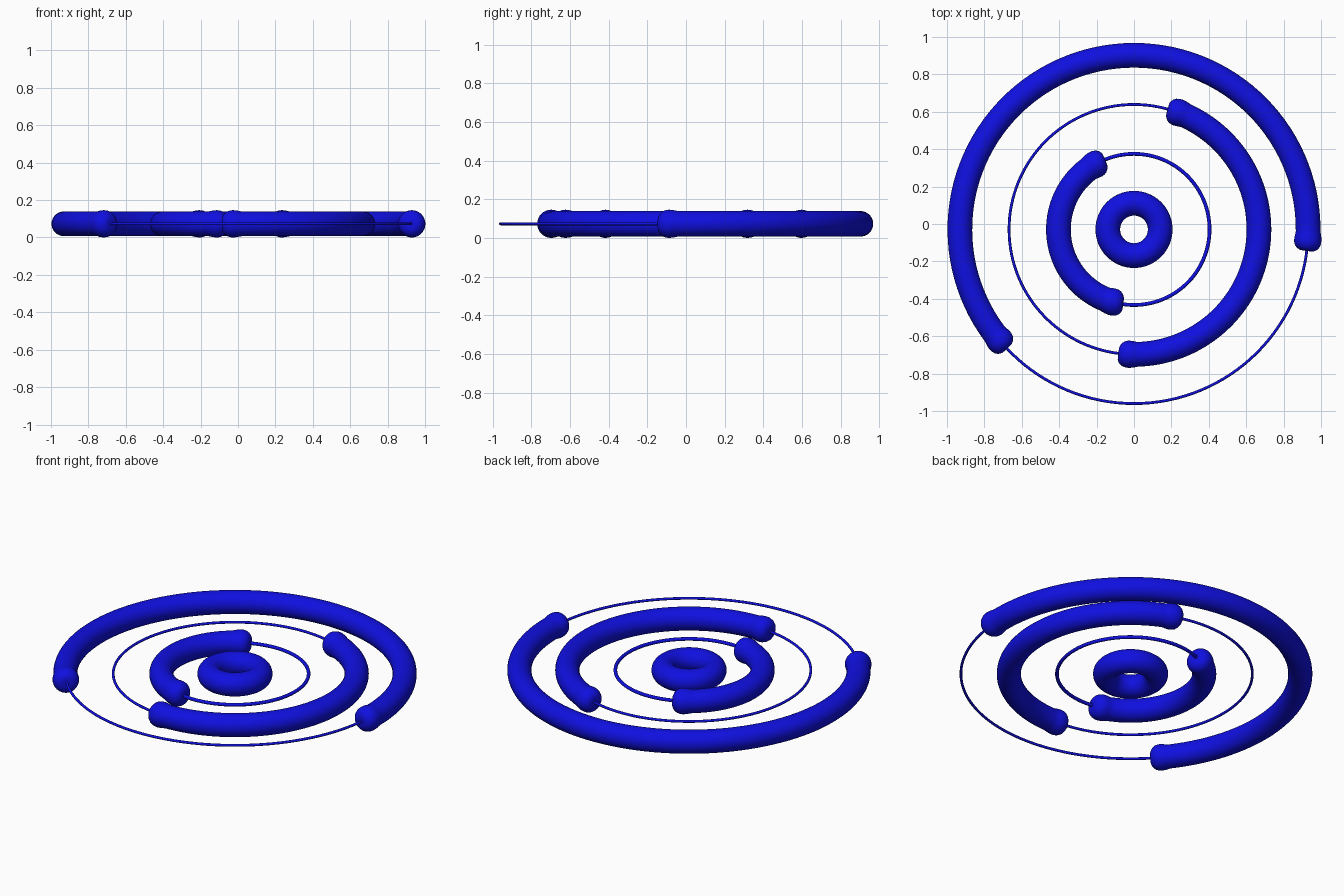
import bpy, bmesh, math

if "Cube" in bpy.data.objects:
    bpy.data.objects.remove(bpy.data.objects["Cube"])

CY, CZ = -0.029, 0.073      # shared centre of all rings
TUBE = 0.066

blue = bpy.data.materials.new("deep blue")
blue.diffuse_color = (0.005, 0.005, 0.75, 1.0)
blue.use_nodes = True
blue.node_tree.nodes["Principled BSDF"].inputs["Base Color"].default_value = blue.diffuse_color


def sweep(name, radius, stations, sides=32, closed=False):
    """Sweep a circle round a ring; stations are (angle, tube radius)."""
    bm = bmesh.new()
    rings = []
    for ang, r in stations:
        ring = []
        for k in range(sides):
            t = 2 * math.pi * k / sides
            d = radius + r * math.cos(t)
            ring.append(bm.verts.new((d * math.cos(ang), CY + d * math.sin(ang),
                                      CZ + r * math.sin(t))))
        rings.append(ring)
    n = len(rings)
    for i in range(n if closed else n - 1):
        a, b = rings[i], rings[(i + 1) % n]
        for k in range(sides):
            m = (k + 1) % sides
            bm.faces.new((a[k], b[k], b[m], a[m]))
    if not closed:
        bm.faces.new(rings[0])
        bm.faces.new(rings[-1])
    bmesh.ops.recalc_face_normals(bm, faces=bm.faces)
    for f in bm.faces:
        f.smooth = True
    me = bpy.data.meshes.new(name)
    bm.to_mesh(me)
    bm.free()
    me.materials.append(blue)
    ob = bpy.data.objects.new(name, me)
    bpy.context.collection.objects.link(ob)
    return ob


def full_ring(name, radius, r, sides):
    return sweep(name, radius, [(2 * math.pi * i / 128, r) for i in range(128)],
                 sides, closed=True)


# rounded, slightly swollen end: (distance from tip, tube radius)
CAP = [(0, 0.022), (0.001, 0.034), (0.006, 0.046), (0.014, 0.057), (0.026, 0.066),
       (0.042, 0.0715), (0.058, 0.073), (0.078, 0.071), (0.095, 0.0675), (0.105, TUBE)]


def thick_arc(name, radius, start, end):
    a, b = math.radians(start), math.radians(end)
    first = [(a + s / radius, r) for s, r in CAP]
    last = [(b - s / radius, r) for s, r in reversed(CAP)]
    lo, hi = first[-1][0], last[0][0]
    n = 72
    mid = [(lo + (hi - lo) * i / n, TUBE) for i in range(1, n)]
    return sweep(name, radius, first + mid + last)


# centre ring
full_ring("centre_ring", 0.14, TUBE, 32)

# thin wire circles with a thick arc on each
for label, radius, wire, start, end in (
        ("inner", 0.404, 0.010, 112.5, 261.8),
        ("middle", 0.668, 0.0075, -97.2, 74.4),
        ("outer", 0.931, 0.0075, -7.1, 223.2)):
    full_ring(label + "_wire", radius, wire, 12)
    thick_arc(label + "_arc", radius, start, end)
